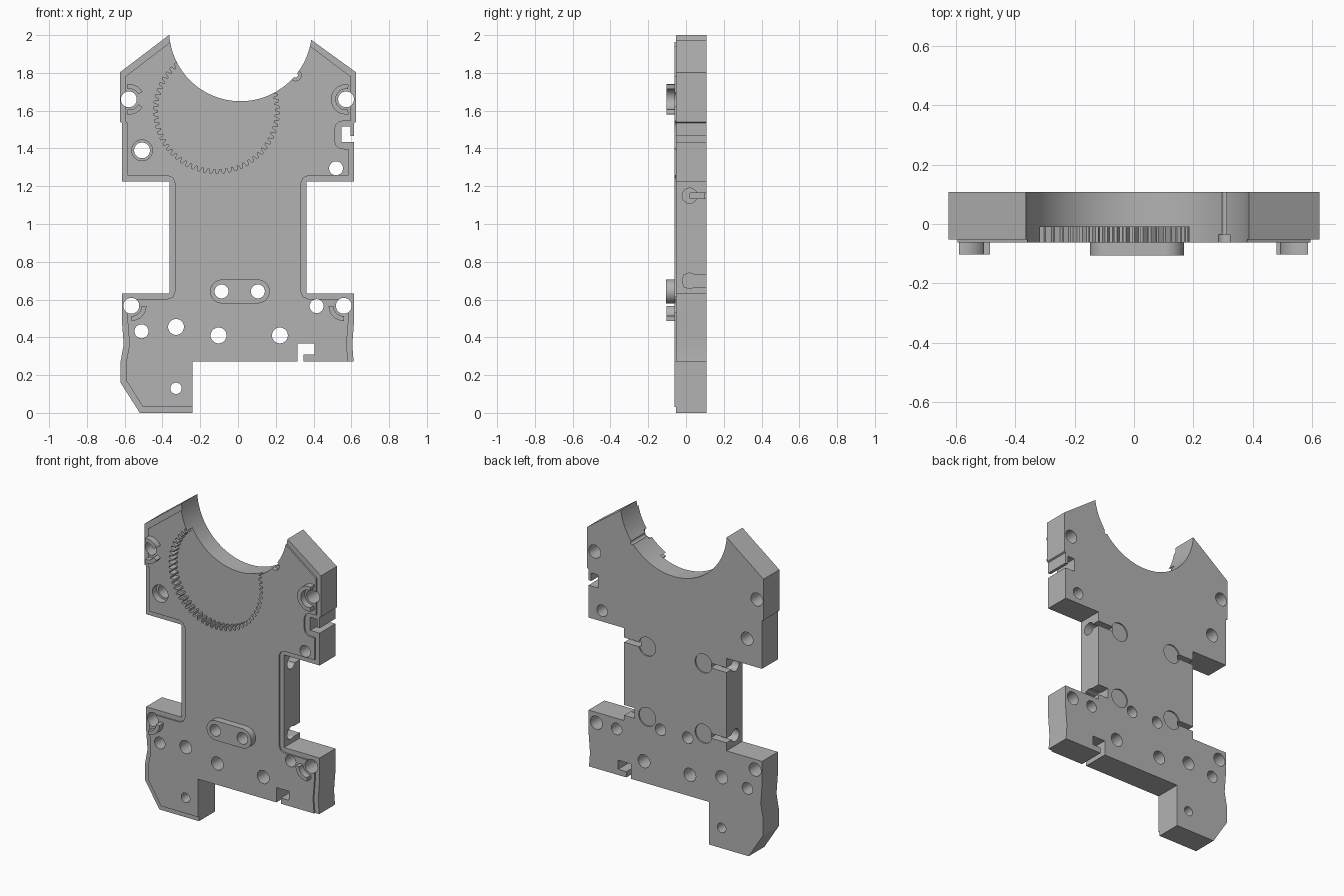
import bpy, bmesh
from math import cos, sin, radians, tau
from mathutils import Vector

if "Cube" in bpy.data.objects:
    bpy.data.objects.remove(bpy.data.objects["Cube"])

grey = bpy.data.materials.new("plain grey")
grey.use_nodes = True
grey.diffuse_color = (0.45, 0.45, 0.45, 1)
grey.node_tree.nodes["Principled BSDF"].inputs["Base Color"].default_value = (0.45, 0.45, 0.45, 1)

FRONT, PANEL, BACK = -0.052, -0.062, 0.108


def arc(cx, cz, r, a0, a1, n=24):
    angles = [radians(a0 + (a1 - a0) * i / n) for i in range(n + 1)]
    return [(cx + r * cos(a), cz + r * sin(a)) for a in angles]


def circle(cx, cz, r, n=32):
    return arc(cx, cz, r, 0, 360, n)[:-1]


def box(x0, x1, z0, z1):
    return [(x0, z0), (x1, z0), (x1, z1), (x0, z1)]


def fillet(points, r, n=6):
    """Round every corner of a closed profile."""
    out = []
    for i, p in enumerate(points):
        p, a, b = Vector(p), Vector(points[i - 1]), Vector(points[(i + 1) % len(points)])
        s, e = p + (a - p).normalized() * r, p + (b - p).normalized() * r
        for k in range(n + 1):
            t = k / n
            out.append(tuple(s * (1 - t) ** 2 + p * 2 * t * (1 - t) + e * t * t))
    return out


def prism(name, points, t0, t1, axis="y"):
    """Extrude a closed profile along y, or along x with (y, z) points."""
    place = (lambda a, b: (a, t0, b)) if axis == "y" else (lambda a, b: (t0, a, b))
    shift = (0, t1 - t0, 0) if axis == "y" else (t1 - t0, 0, 0)
    bm = bmesh.new()
    face = bm.faces.new([bm.verts.new(place(*p[:2])) for p in points])
    ext = bmesh.ops.extrude_face_region(bm, geom=[face], use_keep_orig=True)
    moved = [v for v in ext["geom"] if isinstance(v, bmesh.types.BMVert)]
    bmesh.ops.translate(bm, verts=moved, vec=shift)
    bmesh.ops.recalc_face_normals(bm, faces=bm.faces)
    mesh = bpy.data.meshes.new(name)
    bm.to_mesh(mesh)
    bm.free()
    mesh.materials.append(grey)
    obj = bpy.data.objects.new(name, mesh)
    bpy.context.collection.objects.link(obj)
    return obj


def cut(obj, cutters):
    """Subtract the cutters and keep the result as a plain mesh."""
    for c in cutters:
        mod = obj.modifiers.new("cut", "BOOLEAN")
        mod.object, mod.operation, mod.solver = c, "DIFFERENCE", "EXACT"
    bpy.context.view_layer.update()
    mesh = bpy.data.meshes.new_from_object(obj.evaluated_get(bpy.context.evaluated_depsgraph_get()))
    obj.modifiers.clear()
    obj.data = mesh


def side(s, d, r):
    """One flank from top to bottom, inset by d, waist corners rounded by r."""
    w, hi, lo = 0.363 - d, 1.226 + d, 0.633 - d
    pts = [(0.625 - d, 1.803 - d * 0.7), (0.625 - d, 1.54), (0.615 - d, 1.535), (0.615 - d, hi)]
    if r:
        pts += [(w + r, hi), (w + r * 0.3, hi - r * 0.3), (w, hi - r)]
        pts += [(w, lo + r), (w + r * 0.3, lo + r * 0.3), (w + r, lo)]
    else:
        pts += [(w, hi), (w, lo)]
    pts += [(0.615 - d, lo), (0.615 - d, 0.49), (0.605 - d, 0.363)]
    return [(s * x, z) for x, z in pts]


def outline(d, a_left, a_right, r=0):
    left, right = side(-1, d, r), side(1, d, r)
    foot = [(d - 0.622, 0.27), (d - 0.622, 0.16 + d * 0.4), (d * 0.6 - 0.52, d), (-0.24, d),
            (-0.24, 0.273), (0.612 - d, 0.273)]
    return left + foot + right[::-1] + arc(0.013, 2.028, 0.378, a_right, a_left, 64)


# Plate and raised front panel
body = prism("body_plate", outline(0, 184, 352), FRONT, BACK)
panel = prism("front_panel", outline(0.03, 190, 347, 0.04), PANEL, FRONT)

# Oblong pad
pad_profile = arc(0.105, 0.643, 0.063, -90, 90) + arc(-0.085, 0.643, 0.063, 90, 270)
pad = prism("oblong_pad", pad_profile, -0.106, PANEL)

# Curved ridges around the corner holes
ridges = []
for name, x, z, a0, a1 in [
    ("upper_right_ridge_top", -0.575, 1.66, 30, 100),
    ("upper_right_ridge_bottom", -0.575, 1.66, -100, -30),
    ("upper_left_ridge", 0.572, 1.66, 80, 280),
    ("lower_right_ridge", -0.565, 0.567, -90, 0),
    ("lower_left_ridge", 0.56, 0.567, 180, 270),
]:
    ring = arc(x, z, 0.08, a0, a1) + arc(x, z, 0.055, a1, a0)
    ridges.append(prism(name, ring, -0.103, FRONT))

# Through holes: x, z, radius
holes = [(-0.578, 1.66, 0.042), (0.572, 1.66, 0.042), (-0.508, 1.39, 0.042), (0.519, 1.295, 0.037),
         (-0.565, 0.567, 0.042), (0.56, 0.567, 0.042), (0.416, 0.565, 0.037), (-0.511, 0.432, 0.037),
         (-0.328, 0.455, 0.042), (-0.103, 0.41, 0.042), (0.222, 0.41, 0.042), (-0.328, 0.13, 0.03),
         (-0.087, 0.643, 0.037), (0.105, 0.643, 0.037)]
through = [prism("hole_cutter", circle(*h), -0.2, 0.2) for h in holes]
through.append(prism("arc_groove_cutter", circle(0.305, 1.788, 0.012), -0.2, 0.2))

# Hooked slots in the bottom and left edges
for slot in [(0.315, 0.347, 0.2, 0.32), (0.315, 0.405, 0.31, 0.368),
             (0.548, 0.596, 1.433, 1.517), (0.58, 0.7, 1.433, 1.465)]:
    through.append(prism("slot_cutter", box(*slot), -0.2, 0.2))

# Toothed round pocket, counterbore and arc notch, open to the front
TEETH = 62
gear = []
for i in range(TEETH):
    for frac, r in [(0, 0.309), (0.3, 0.309), (0.45, 0.333), (0.75, 0.333)]:
        a = tau * (i + frac) / TEETH
        gear.append((-0.114 + r * cos(a), 1.6 + r * sin(a)))
pockets = [prism("gear_cutter", gear, -0.2, -0.01),
           prism("counterbore_cutter", circle(-0.508, 1.39, 0.055), -0.2, -0.02),
           prism("arc_notch_cutter", circle(0.305, 1.788, 0.03), -0.2, -0.035)]

# Panel clearance around the left edge slot
clearance = prism("clearance_cutter", fillet(box(0.512, 0.75, 1.398, 1.545), 0.05), -0.2, 0)

# Back discs with side channels and bores at the waist
back = []
for s in (-1, 1):
    for z in (1.15, 0.70):
        wide = s == 1 and z < 1
        half, deep = (0.033, -0.01) if wide else (0.015, 0.02)
        back.append(prism("disc_cutter", circle(s * 0.2, z, 0.06), BACK - 0.008, 0.2))
        x0, x1 = sorted((s * (0.29 if wide else 0.25), s * 0.4))
        back.append(prism("channel_cutter", box(x0, x1, z - half, z + half), deep, 0.2))
        x0, x1 = sorted((s * 0.29, s * 0.4))
        back.append(prism("bore_cutter", circle(0.02, z, 0.04), x0, x1, "x"))

cut(body, through + pockets + back)
cut(panel, through + pockets + [clearance])
cut(pad, through[:len(holes)])

for c in through + pockets + back + [clearance]:
    bpy.data.objects.remove(c)

# Smooth curved walls, sharp edges
bpy.ops.object.select_all(action="DESELECT")
for obj in [body, panel, pad] + ridges:
    obj.select_set(True)
bpy.context.view_layer.objects.active = body
bpy.ops.object.shade_smooth_by_angle(angle=radians(25))
